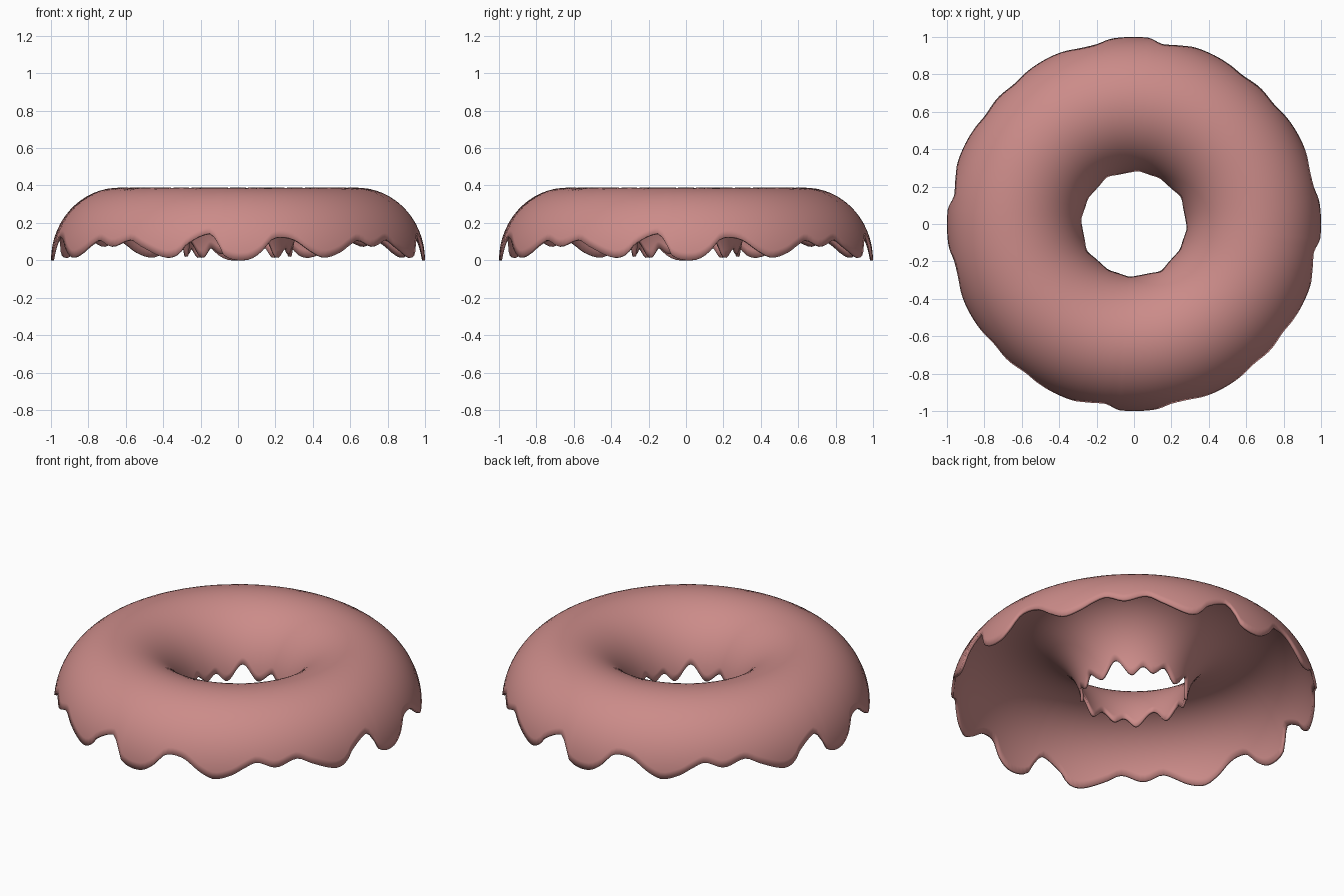
import bpy, bmesh
from math import sin, cos, asin, pi, radians

if "Cube" in bpy.data.objects:
    bpy.data.objects.remove(bpy.data.objects["Cube"])

R, A, H = 0.637, 0.363, 0.388      # ring radius, half width, height
SEG, ROWS = 240, 28

# Rim height by angle (degrees from the front); each pattern repeats every 90 degrees
OUTER = [(-43, .075), (-36, .11), (-31, .07), (-23, .015), (-19, .03), (-16, .09),
         (-9, .145), (-6.5, .10), (-4.5, .03), (0, 0), (4, .008), (7.5, .05),
         (10.5, .11), (13.5, .125), (18, .11), (23, .05), (27.5, .015), (33, .04),
         (37, .08), (41, .108)]
INNER = [(-43, .015), (-30, .065), (-18, .035), (-5, .08), (12, .02), (30, .105)]


def rim(points, deg):
    """Smooth periodic (cubic) interpolation of a rim pattern."""
    n = len(points)
    d = (deg - points[0][0]) % 90 + points[0][0]

    def pt(k):
        return points[k % n][0] + 90 * (k // n), points[k % n][1]

    k = max(i for i in range(n) if points[i][0] <= d + 1e-9)
    (xa, ya), (x0, y0), (x1, y1), (xb, yb) = pt(k - 1), pt(k), pt(k + 1), pt(k + 2)
    h = x1 - x0
    t = (d - x0) / h
    m0, m1 = (y1 - ya) / (x1 - xa) * h, (yb - y0) / (xb - x0) * h
    z = ((2*t**3 - 3*t**2 + 1) * y0 + (t**3 - 2*t**2 + t) * m0
         + (3*t**2 - 2*t**3) * y1 + (t**3 - t**2) * m1)
    return max(0.0, z)


# Icing shell: half-ellipse section swept round, trimmed by the two drip rims
bm = bmesh.new()
grid = []
for i in range(SEG):
    deg = 360 * i / SEG
    th = radians(deg)
    a0 = asin(rim(OUTER, deg) / H)
    a1 = pi - asin(rim(INNER, deg) / H)
    col = []
    for j in range(ROWS + 1):
        a = a0 + (a1 - a0) * j / ROWS
        r = R + A * cos(a)
        col.append(bm.verts.new((r * sin(th), -r * cos(th), H * sin(a))))
    grid.append(col)
for i in range(SEG):
    p, q = grid[i], grid[(i + 1) % SEG]
    for j in range(ROWS):
        bm.faces.new((p[j], q[j], q[j + 1], p[j + 1]))

mesh = bpy.data.meshes.new("icing")
bm.to_mesh(mesh)
bm.free()
icing = bpy.data.objects.new("icing", mesh)
bpy.context.collection.objects.link(icing)

# Thin wall, inwards
solid = icing.modifiers.new("thickness", 'SOLIDIFY')
solid.thickness = 0.015
solid.offset = -1

# Pink icing colour
mat = bpy.data.materials.new("pink_icing")
mat.diffuse_color = (0.60, 0.26, 0.25, 1)
mat.use_nodes = True
mat.node_tree.nodes["Principled BSDF"].inputs["Base Color"].default_value = mat.diffuse_color
mesh.materials.append(mat)

bpy.context.view_layer.objects.active = icing
icing.select_set(True)
bpy.ops.object.shade_smooth_by_angle(angle=radians(40))
